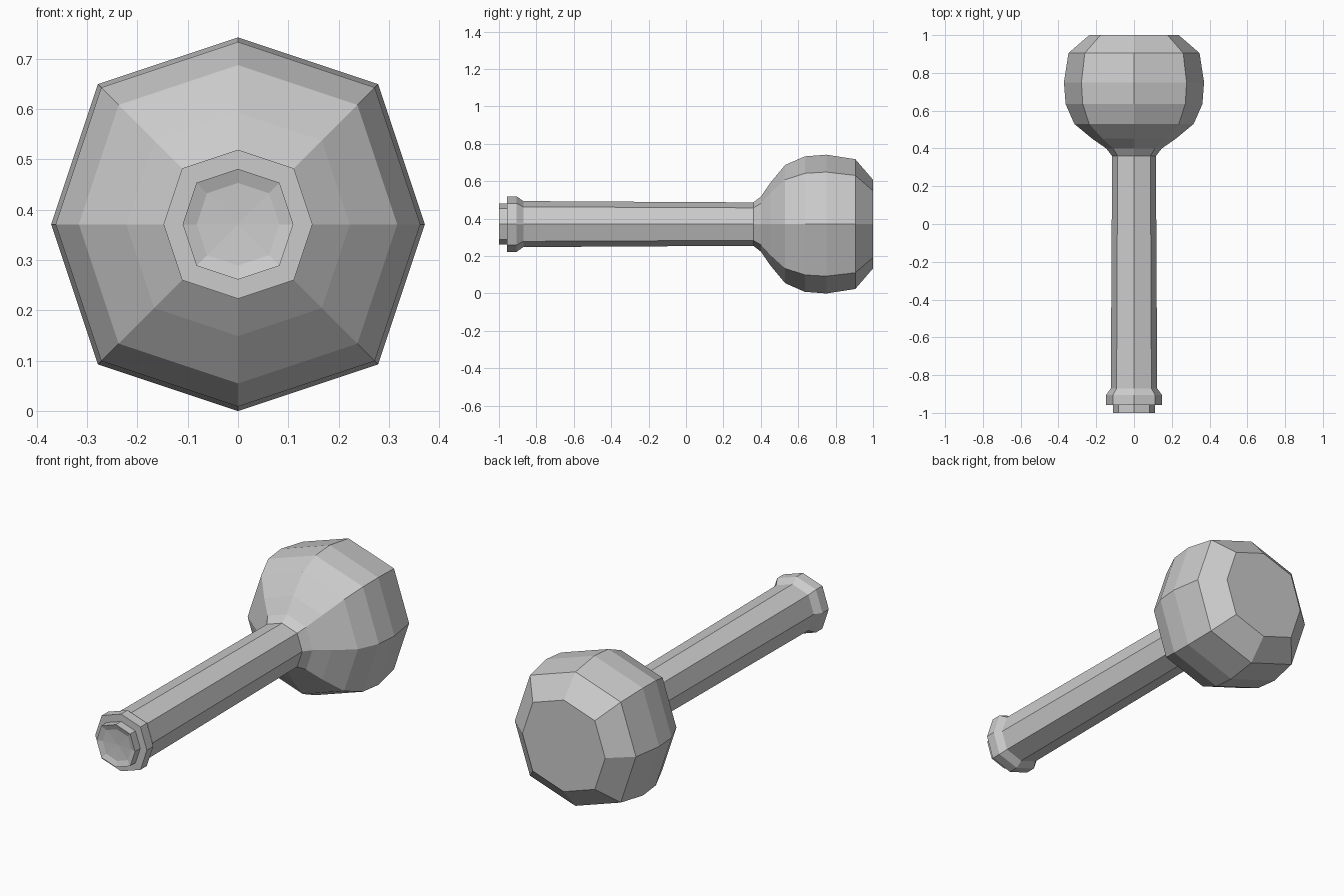
import bpy, bmesh

if "Cube" in bpy.data.objects:
    bpy.data.objects.remove(bpy.data.objects["Cube"])

CENTRE_Z = 0.371
DIAG = 0.75  # diagonal corners sit slightly outside a regular octagon
OCTAGON = [(1, 0), (DIAG, DIAG), (0, 1), (-DIAG, DIAG),
           (-1, 0), (-DIAG, -DIAG), (0, -1), (DIAG, -DIAG)]


def lathe(name, profile, start_y, end_y):
    """Eight-sided body along y from (y, radius) rings, closed by fans."""
    bm = bmesh.new()
    rings = [[bm.verts.new((r * x, y, CENTRE_Z + r * z)) for x, z in OCTAGON]
             for y, r in profile]
    for a, b in zip(rings, rings[1:]):
        for i in range(8):
            j = (i + 1) % 8
            bm.faces.new((a[i], a[j], b[j], b[i]))
    for ring, y in ((rings[0], start_y), (rings[-1], end_y)):
        tip = bm.verts.new((0, y, CENTRE_Z))
        for i in range(8):
            bm.faces.new((ring[i], ring[(i + 1) % 8], tip))
    bmesh.ops.recalc_face_normals(bm, faces=bm.faces)
    mesh = bpy.data.meshes.new(name)
    bm.to_mesh(mesh)
    bm.free()
    obj = bpy.data.objects.new(name, mesh)
    bpy.context.collection.objects.link(obj)
    return obj


# One continuous turned body: dished butt, collar, grip, flared neck, round head
lathe("club", [
    (-0.99, 0.082), (-1.0, 0.11), (-0.957, 0.11),       # butt
    (-0.957, 0.148), (-0.905, 0.148), (-0.87, 0.123),   # collar
    (-0.2, 0.119), (0.36, 0.116), (0.40, 0.147),        # grip and neck
    (0.452, 0.222), (0.53, 0.316), (0.635, 0.362),      # head
    (0.75, 0.371), (0.905, 0.347), (1.0, 0.237),
], -0.985, 1.0)
